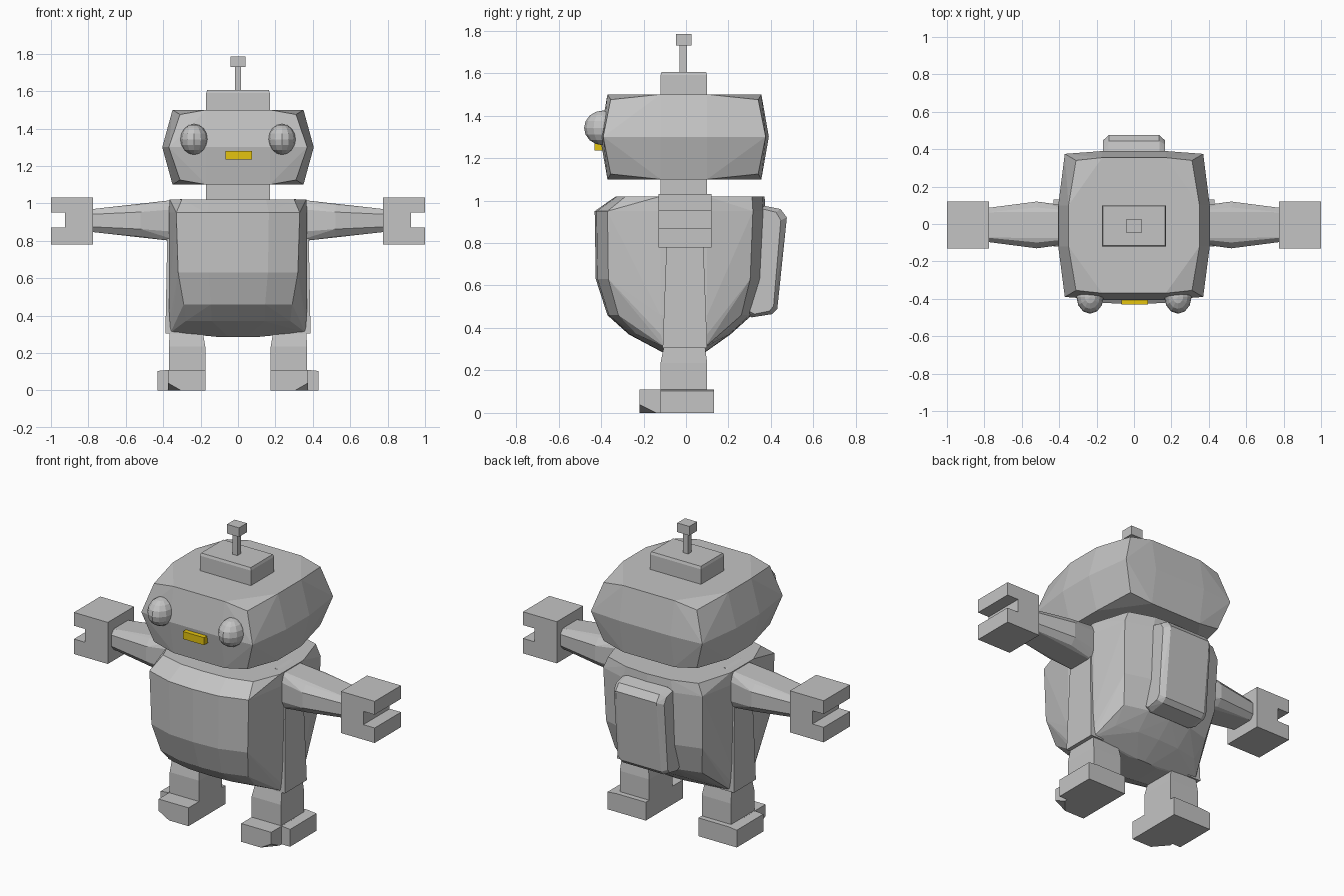
import bpy, bmesh, math

if "Cube" in bpy.data.objects:
    bpy.data.objects.remove(bpy.data.objects["Cube"])


def material(name, rgb):
    m = bpy.data.materials.new(name)
    m.diffuse_color = (*rgb, 1)
    m.use_nodes = True
    m.node_tree.nodes["Principled BSDF"].inputs["Base Color"].default_value = m.diffuse_color
    return m


GREY = material("grey_metal", (0.55, 0.55, 0.55))
YELLOW = material("yellow_mouth", (0.78, 0.55, 0.005))


def finish(name, bm, mat=GREY):
    bmesh.ops.recalc_face_normals(bm, faces=bm.faces)
    me = bpy.data.meshes.new(name)
    bm.to_mesh(me)
    bm.free()
    me.materials.append(mat)
    ob = bpy.data.objects.new(name, me)
    bpy.context.collection.objects.link(ob)
    return ob


def hull(name, pts, mat=GREY):
    """Convex faceted solid around the given points."""
    bm = bmesh.new()
    for p in set(pts):
        bm.verts.new(p)
    res = bmesh.ops.convex_hull(bm, input=bm.verts)
    loose = [v for v in bm.verts if not v.link_faces]
    bmesh.ops.delete(bm, geom=loose, context='VERTS')
    bmesh.ops.dissolve_limit(bm, angle_limit=math.radians(1), verts=bm.verts, edges=bm.edges)
    return finish(name, bm, mat)


def corners(x0, x1, y0, y1, z0, z1):
    return [(x, y, z) for x in (x0, x1) for y in (y0, y1) for z in (z0, z1)]


def box(name, *dims, mat=GREY):
    return hull(name, corners(*dims), mat)


def both(pts):
    return pts + [(-x, y, z) for x, y, z in pts]


def flip(pts, s):
    return [(s * x, y, z) for x, y, z in pts]


# Head: bulged box with pulled-in corners
head = []
for z, zc, w, wc, f, b in ((1.10, 1.125, 0.35, 0.31, -0.37, 0.355),
                           (1.30, 1.30, 0.405, 0.37, -0.405, 0.39),
                           (1.50, 1.475, 0.35, 0.31, -0.37, 0.355)):
    head += [(0.17, f, z), (wc, f + 0.015, zc), (w, -0.12, z),
             (w, 0.10, z), (wc, b - 0.015, zc), (0.17, b, z)]
hull("head", both(head))

# Neck, antenna
box("neck", -0.17, 0.17, -0.12, 0.10, 0.96, 1.14)
hull("antenna_base", corners(-0.17, 0.17, -0.12, 0.10, 1.46, 1.59)
     + corners(-0.165, 0.165, -0.115, 0.095, 1.59, 1.605))
box("antenna_stalk", -0.017, 0.017, -0.03, 0.004, 1.59, 1.74)
box("antenna_tip", -0.04, 0.04, -0.048, 0.026, 1.73, 1.785)

# Mouth
box("mouth", -0.066, 0.075, -0.43, -0.385, 1.235, 1.28, mat=YELLOW)

# Body: rounded pot shape, tapering to the bottom in profile
body = []
for z, f, b, w, wc in ((1.02, -0.33, 0.37, 0.365, 0.30),
                       (0.95, -0.43, 0.375, 0.37, 0.33),
                       (0.63, -0.425, 0.36, 0.37, 0.32),
                       (0.46, -0.37, 0.31, 0.37, 0.29),
                       (0.37, -0.27, 0.21, 0.365, 0.28),
                       (0.285, -0.11, 0.09, 0.10, 0.10)):
    body += [(0, f, z), (wc * 0.5, f * 0.98, z), (wc, f * 0.86, z),
             (wc, b * 0.84, z), (wc * 0.5, b * 0.97, z), (0, b, z)]
    if z > 0.3:
        body += [(w, max(-0.12, f), z), (w, min(0.1, b), z)]
body += [(0.36, -0.1, 0.31), (0.36, 0.09, 0.31)]
hull("body", both(body))

# Backpack: tilted slab with rounded edges
side = [(0.30, 0.95), (0.37, 0.975), (0.445, 0.96), (0.475, 0.92),
        (0.43, 0.49), (0.405, 0.465), (0.31, 0.45), (0.26, 0.47)]
mid_y, mid_z = 0.36, 0.71
pack = [(s * 0.167, mid_y + (y - mid_y) * 0.75, mid_z + (z - mid_z) * 0.94)
        for s in (-1, 1) for y, z in side]
pack += [(s * 0.135, y, z) for s in (-1, 1) for y, z in side]
hull("backpack", pack)

for s, tag in ((1, "left"), (-1, "right")):
    # Eye
    bm = bmesh.new()
    bmesh.ops.create_uvsphere(bm, u_segments=12, v_segments=8, radius=1)
    for v in bm.verts:
        x, y, z = v.co
        v.co = (s * 0.235 + x * 0.073, -0.39 + y * 0.09, 1.342 + z * 0.082)
    finish(tag + "_eye", bm)

    # Arm: eight-sided sleeve, thickest in y near the elbow
    arm = []
    for x, hy, hz in ((0.30, 0.095, 0.115), (0.40, 0.105, 0.10),
                      (0.52, 0.125, 0.083), (0.79, 0.09, 0.06)):
        for a in (-1, 1):
            for b in (-1, 1):
                arm += [(x, -0.005 + a * hy, 0.908 + b * hz * 0.55),
                        (x, -0.005 + a * hy * 0.75, 0.908 + b * hz)]
    hull(tag + "_arm", flip(arm, s))

    # Hand: C-shaped clamp
    prof = [(0.775, 0.78), (1, 0.78), (1, 0.87), (0.925, 0.87),
            (0.925, 0.95), (1, 0.95), (1, 1.03), (0.775, 1.03)]
    bm = bmesh.new()
    face = bm.faces.new([bm.verts.new((s * x, -0.13, z)) for x, z in prof])
    ext = bmesh.ops.extrude_face_region(bm, geom=[face], use_keep_orig=True)
    for v in ext["geom"]:
        if isinstance(v, bmesh.types.BMVert):
            v.co.y = 0.12
    finish(tag + "_hand", bm)

    # Side strip and leg
    strip = [(x, y, 0.84) for x in (0.3, 0.378) for y in (-0.09, 0.08)]
    strip += [(x, y, 0.305) for x in (0.3, 0.388) for y in (-0.11, 0.10)]
    hull(tag + "_side_strip", flip(strip, s))
    leg = (corners(0.20, 0.36, -0.09, 0.08, 0.30, 0.38)
           + corners(0.175, 0.37, -0.12, 0.10, 0.08, 0.235))
    hull(tag + "_leg", flip(leg, s))

    # Foot: wide heel block plus toe with a clipped lower corner
    hull(tag + "_heel", flip(corners(0.175, 0.37, -0.12, 0.132, 0, 0.11)
                             + corners(0.37, 0.43, -0.12, 0.132, 0, 0.104), s))
    toe = [p for p in corners(0.175, 0.375, -0.22, 0.0, 0, 0.11) if p != (0.375, -0.22, 0)]
    toe += [(0.305, -0.22, 0), (0.375, -0.22, 0.04), (0.375, -0.14, 0)]
    hull(tag + "_toe", flip(toe, s))
